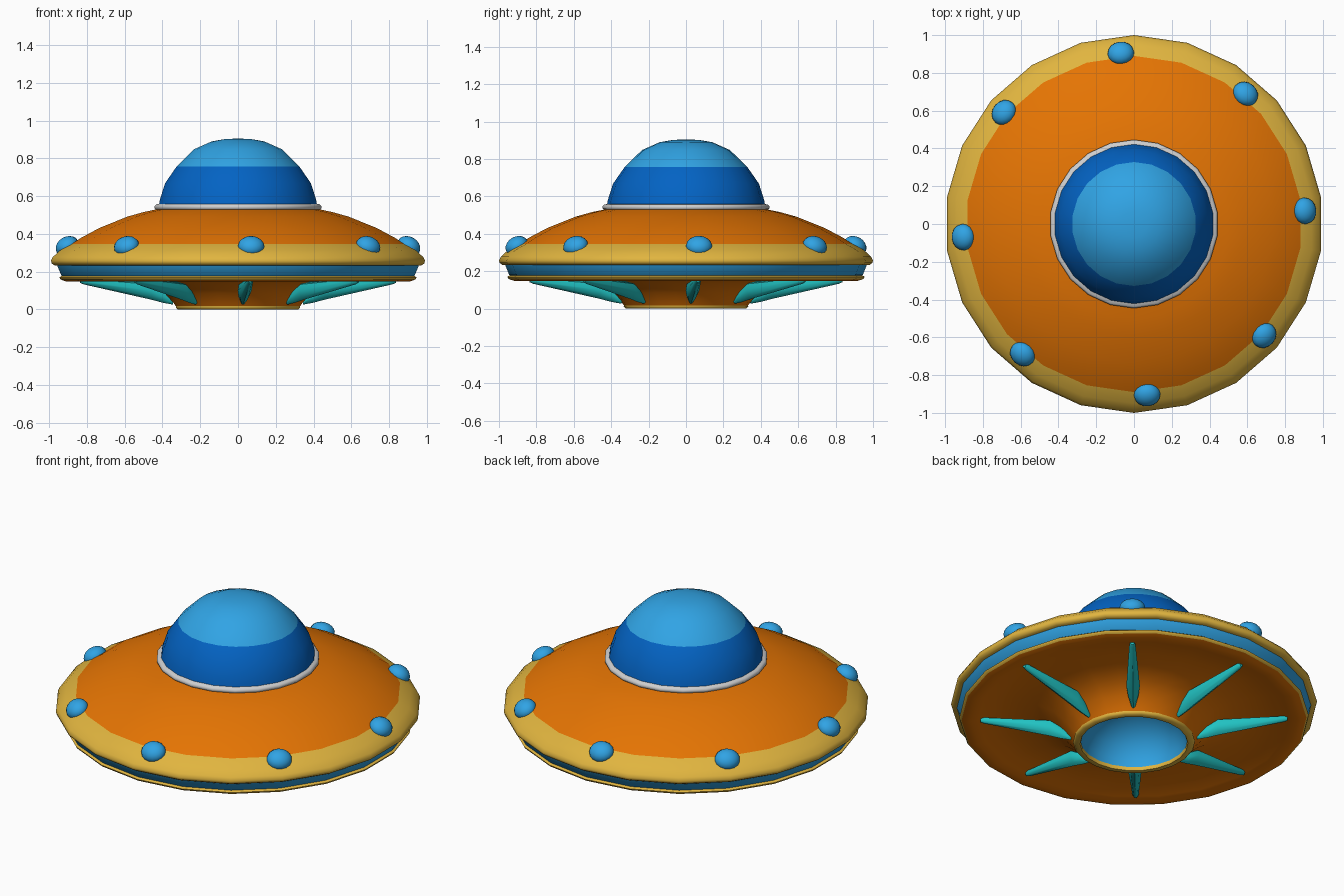
import bpy, bmesh, math
from mathutils import Matrix, Vector

if "Cube" in bpy.data.objects:
    bpy.data.objects.remove(bpy.data.objects["Cube"])

SIDES = 22


def material(name, rgb):
    m = bpy.data.materials.new(name)
    m.diffuse_color = (*rgb, 1)
    m.use_nodes = True
    m.node_tree.nodes["Principled BSDF"].inputs["Base Color"].default_value = m.diffuse_color
    return m


ORANGE = material("orange", (.78, .175, .001))
YELLOW = material("yellow", (.75, .46, .05))
SKY = material("light_blue", (.03, .37, .78))
BLUE = material("dark_blue", (.001, .125, .55))
GREY = material("light_grey", (.62, .62, .62))
TEAL = material("teal", (.015, .54, .54))


def finish(name, bm, mats, angle=35):
    me = bpy.data.meshes.new(name)
    bm.to_mesh(me)
    bm.free()
    for m in mats:
        me.materials.append(m)
    ob = bpy.data.objects.new(name, me)
    bpy.context.collection.objects.link(ob)
    bpy.ops.object.select_all(action='DESELECT')
    ob.select_set(True)
    bpy.context.view_layer.objects.active = ob
    bpy.ops.object.shade_smooth_by_angle(angle=math.radians(angle))
    return ob


def lathe(name, profile, mats, rule=lambda c: 0, closed=False, angle=65):
    """Spin (radius, height) points; the outside is right of the path."""
    bm = bmesh.new()
    rings = []
    for r, z in profile:
        if r == 0:
            rings.append([bm.verts.new((0, 0, z))] * SIDES)
        else:
            rings.append([bm.verts.new((r * math.cos(a), r * math.sin(a), z))
                          for a in (math.pi / 2 + math.tau * i / SIDES for i in range(SIDES))])
    pairs = list(zip(rings, rings[1:]))
    if closed:
        pairs.append((rings[-1], rings[0]))
    for a, b in pairs:
        for i in range(SIDES):
            j = (i + 1) % SIDES
            f = bm.faces.new(list(dict.fromkeys((a[i], a[j], b[j], b[i]))))
            f.material_index = rule(f.calc_center_median())
    return finish(name, bm, mats, angle)


# Deep round recess and its ring under the hull
lathe("bottom_recess", [(0, .25), (.10, .235), (.19, .19), (.25, .13), (.285, .06), (.296, .004)], [SKY])
lathe("bottom_ring", [(.29, .012), (.295, 0), (.323, 0), (.333, .012), (.33, .03), (.295, .03)],
      [YELLOW], closed=True)

# Hollow underside with a rounded outer lip
lathe("underside", [(.328, .012), (.345, .035), (.39, .085), (.46, .135), (.56, .165),
                    (.68, .178), (.78, .172), (.85, .155), (.89, .147), (.92, .149), (.942, .156)],
      [ORANGE])

# Lower flange, blue band and upper rim
lathe("lower_flange", [(.935, .154), (.95, .16), (.955, .17), (.945, .177), (.92, .177)], [YELLOW])
lathe("side_band", [(.93, .172), (.945, .18), (.968, .236)], [SKY])
lathe("rim", [(.94, .234), (.982, .234), (.996, .244), (1, .258), (.99, .278),
              (.95, .314), (.89, .346)], [YELLOW])

# Upper hull
lathe("upper_hull", [(.89, .346), (.84, .379), (.74, .432), (.59, .492), (.50, .517), (.41, .535)],
      [ORANGE])

# Dome and its collar
lathe("dome_collar", [(.41, .525), (.435, .526), (.446, .535), (.446, .547), (.437, .557), (.41, .56)],
      [GREY], closed=True)
lathe("dome", [(.425, .54), (.418, .58), (.39, .668), (.328, .757), (.235, .848),
               (.14, .89), (.07, .902), (0, .905)],
      [BLUE, SKY], lambda c: int(c.z > .757))

# Eight lights and eight fins share the same slightly turned spacing
TURN = math.radians(4.4)
for k in range(8):
    spin = Matrix.Rotation(TURN + k * math.pi / 4, 4, 'Z')

    bm = bmesh.new()
    bmesh.ops.create_uvsphere(bm, u_segments=16, v_segments=10, radius=1)
    place = (spin @ Matrix.Translation((.907, 0, .335)) @ Matrix.Rotation(math.radians(30), 4, 'Y')
             @ Matrix.Diagonal((.064, .07, .05, 1)))
    bmesh.ops.transform(bm, matrix=place, verts=bm.verts)
    finish(f"rim_light_{k + 1}", bm, [SKY])

    # Fin: tapered keel, widest near its inner end and narrower below
    bm = bmesh.new()
    rings = []
    for r, z, w, h in ((.838, .152, .011, .011), (.82, .15, .017, .017), (.46, .099, .037, .047),
                       (.40, .07, .028, .034), (.345, .038, .011, .012)):
        rings.append([bm.verts.new(spin @ Vector((r, w * math.cos(a) * (1 + .25 * math.sin(a)),
                                                  z + h * math.sin(a))))
                      for a in (math.tau * i / 8 for i in range(8))])
    for a, b in zip(rings, rings[1:]):
        for i in range(8):
            j = (i + 1) % 8
            bm.faces.new((a[i], a[j], b[j], b[i]))
    bm.faces.new(rings[0])
    bm.faces.new(rings[-1])
    bmesh.ops.recalc_face_normals(bm, faces=bm.faces)
    finish(f"under_fin_{k + 1}", bm, [TEAL], 50)
